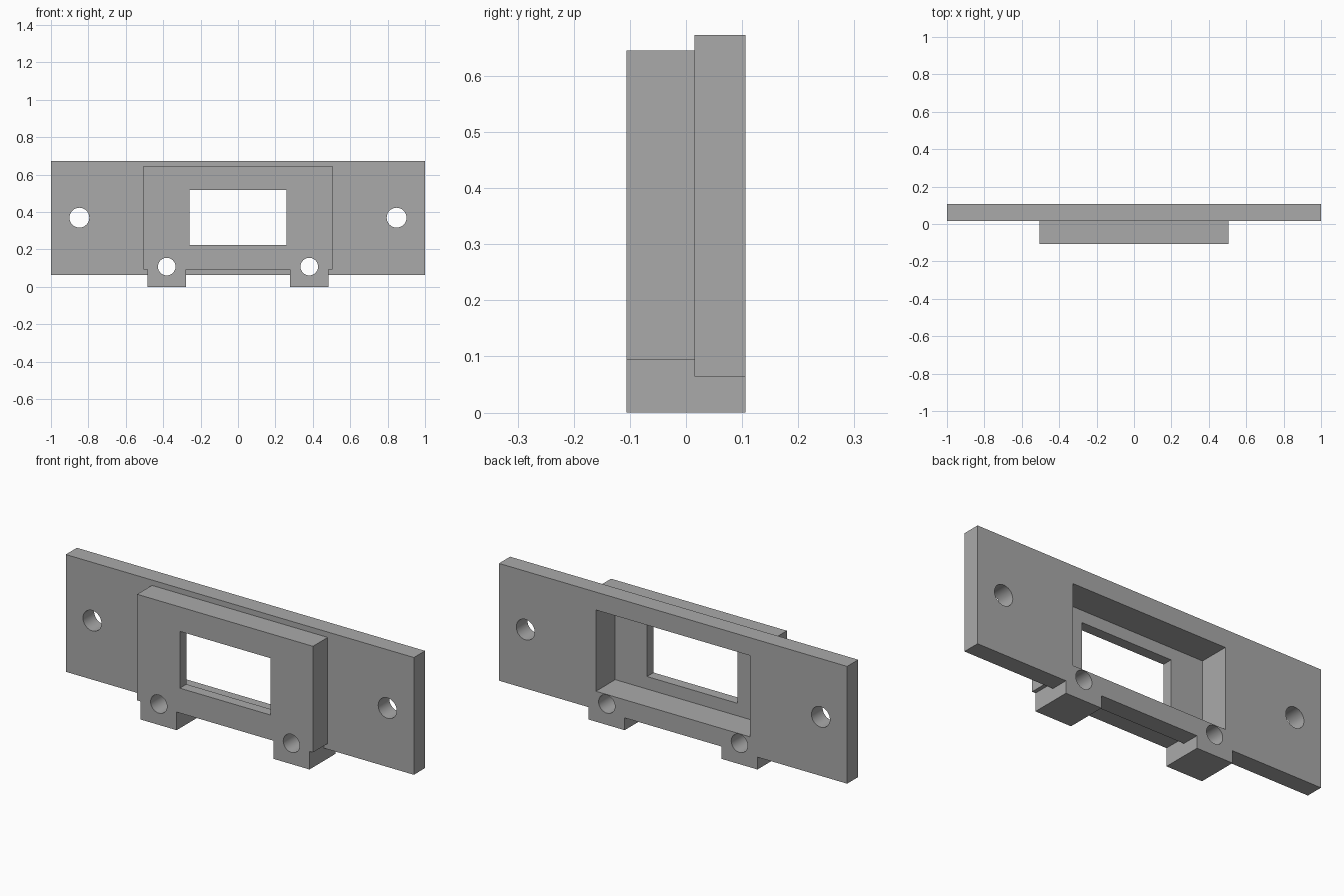
import bpy
import math

cube = bpy.data.objects.get("Cube")
if cube:
    bpy.data.objects.remove(cube, do_unlink=True)

grey = bpy.data.materials.new("plain grey")
grey.use_nodes = True
colour = (0.4, 0.4, 0.4, 1)
grey.diffuse_color = colour
grey.node_tree.nodes["Principled BSDF"].inputs["Base Color"].default_value = colour


def block(name, x, y, z):
    """Box from three (low, high) ranges."""
    bpy.ops.mesh.primitive_cube_add(size=1, location=[sum(r) / 2 for r in (x, y, z)])
    ob = bpy.context.object
    ob.name = name
    ob.scale = [r[1] - r[0] for r in (x, y, z)]
    bpy.ops.object.transform_apply(location=True, rotation=False, scale=True)
    ob.data.materials.append(grey)
    return ob


def drill(name, x, z, radius):
    """Round cutter running front to back."""
    bpy.ops.mesh.primitive_cylinder_add(vertices=48, radius=radius, depth=1,
                                        location=(x, 0, z), rotation=(math.pi / 2, 0, 0))
    ob = bpy.context.object
    ob.name = name
    ob.data.materials.append(grey)
    return ob


def combine(body, tool, operation):
    """Apply an exact boolean and discard the tool."""
    mod = body.modifiers.new(operation.lower(), "BOOLEAN")
    mod.operation = operation
    mod.solver = "EXACT"
    mod.object = tool
    bpy.context.view_layer.objects.active = body
    bpy.ops.object.modifier_apply(modifier=mod.name)
    bpy.data.objects.remove(tool, do_unlink=True)


FRONT, STEP, BACK = -0.106, 0.015, 0.106

# Wide mounting plate with the raised housing and two feet
plate = block("mounting_plate", (-1, 1), (STEP, BACK), (0.064, 0.673))
combine(plate, block("housing", (-0.505, 0.505), (FRONT, 0.06), (0.094, 0.645)), "UNION")
for side in (-1, 1):
    span = sorted((side * 0.278, side * 0.485))
    combine(plate, block("foot", span, (FRONT, BACK), (0, 0.13)), "UNION")

# Rear pocket and window through the front wall
combine(plate, block("pocket", (-0.443, 0.443), (-0.052, 0.3), (0.158, 0.58)), "DIFFERENCE")
combine(plate, block("window", (-0.26, 0.26), (-0.3, 0.05), (0.223, 0.518)), "DIFFERENCE")

# Screw holes in the plate ends and the feet
for side in (-1, 1):
    combine(plate, drill("end_hole", side * 0.848, 0.37, 0.053), "DIFFERENCE")
    combine(plate, drill("foot_hole", side * 0.381, 0.108, 0.047), "DIFFERENCE")

plate.select_set(True)
bpy.ops.object.shade_smooth_by_angle(angle=math.radians(30))
